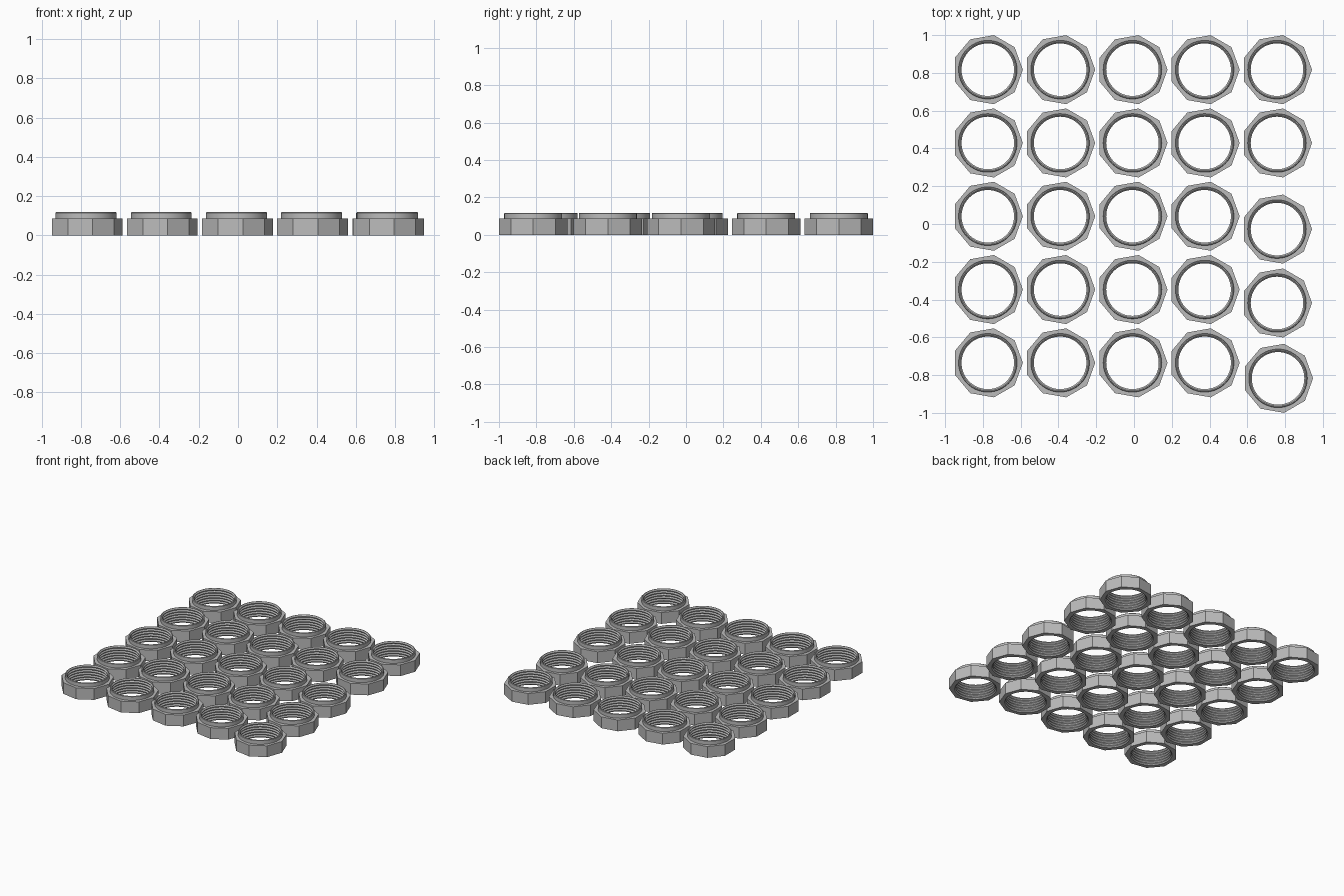
import bpy, bmesh, math

if "Cube" in bpy.data.objects:
    bpy.data.objects.remove(bpy.data.objects["Cube"])

SIDES, PER = 9, 8
N = SIDES * PER
R_OUT, R_COLLAR, R_CREST, R_ROOT = 0.1855, 0.155, 0.139, 0.147
Z_BODY, Z_TOP, TURNS = 0.087, 0.118, 6

steel = bpy.data.materials.new("steel grey")
steel.diffuse_color = (0.5, 0.5, 0.5, 1)
steel.use_nodes = True
steel.node_tree.nodes["Principled BSDF"].inputs["Base Color"].default_value = steel.diffuse_color


def ring(bm, r, z, faceted):
    """Loop of N points, round or along a nine-sided outline."""
    verts = []
    for i in range(N):
        a = 2 * math.pi * i / N
        rr = r
        if faceted:
            local = (a % (2 * math.pi / SIDES)) - math.pi / SIDES
            rr = r * math.cos(math.pi / SIDES) / math.cos(local)
        verts.append(bm.verts.new((rr * math.cos(a), rr * math.sin(a), z)))
    return verts


# Closed cross-section: nine-sided body, round collar, threaded bore
profile = [(R_OUT, 0, True), (R_OUT, Z_BODY, True),
           (R_COLLAR, Z_BODY, False), (R_COLLAR, Z_TOP - 0.003, False),
           (R_COLLAR - 0.003, Z_TOP, False), (R_ROOT, Z_TOP, False)]
pitch = Z_TOP / TURNS
for k in range(TURNS):
    z = Z_TOP - k * pitch
    profile.append((R_CREST, z - pitch * 0.42, False))
    profile.append((R_CREST, z - pitch * 0.58, False))
    profile.append((R_ROOT, max(z - pitch, 0), False))

bm = bmesh.new()
rings = [ring(bm, *p) for p in profile]
for a, b in zip(rings, rings[1:] + rings[:1]):
    for i in range(N):
        j = (i + 1) % N
        bm.faces.new((a[i], a[j], b[j], b[i]))
bmesh.ops.recalc_face_normals(bm, faces=bm.faces)
mesh = bpy.data.meshes.new("threaded_nut")
bm.to_mesh(mesh)
bm.free()
mesh.materials.append(steel)

# Grid of nuts, with the lower part of the last column shifted down
xs = [-0.774, -0.391, -0.008, 0.374, 0.757]
ys = [0.817, 0.429, 0.041, -0.347, -0.735]
places = [(x, y) for x in xs[:4] for y in ys]
places += [(xs[4], ys[0]), (xs[4], ys[1]),
           (xs[4], -0.027), (xs[4], -0.418), (0.7625, -0.817)]
for n, (x, y) in enumerate(places):
    nut = bpy.data.objects.new(f"nut_{n + 1}", mesh)
    nut.location = (x, y, 0)
    bpy.context.collection.objects.link(nut)
    if n == 0:
        bpy.context.view_layer.objects.active = nut
        nut.select_set(True)
        bpy.ops.object.shade_smooth_by_angle(angle=math.radians(30))
